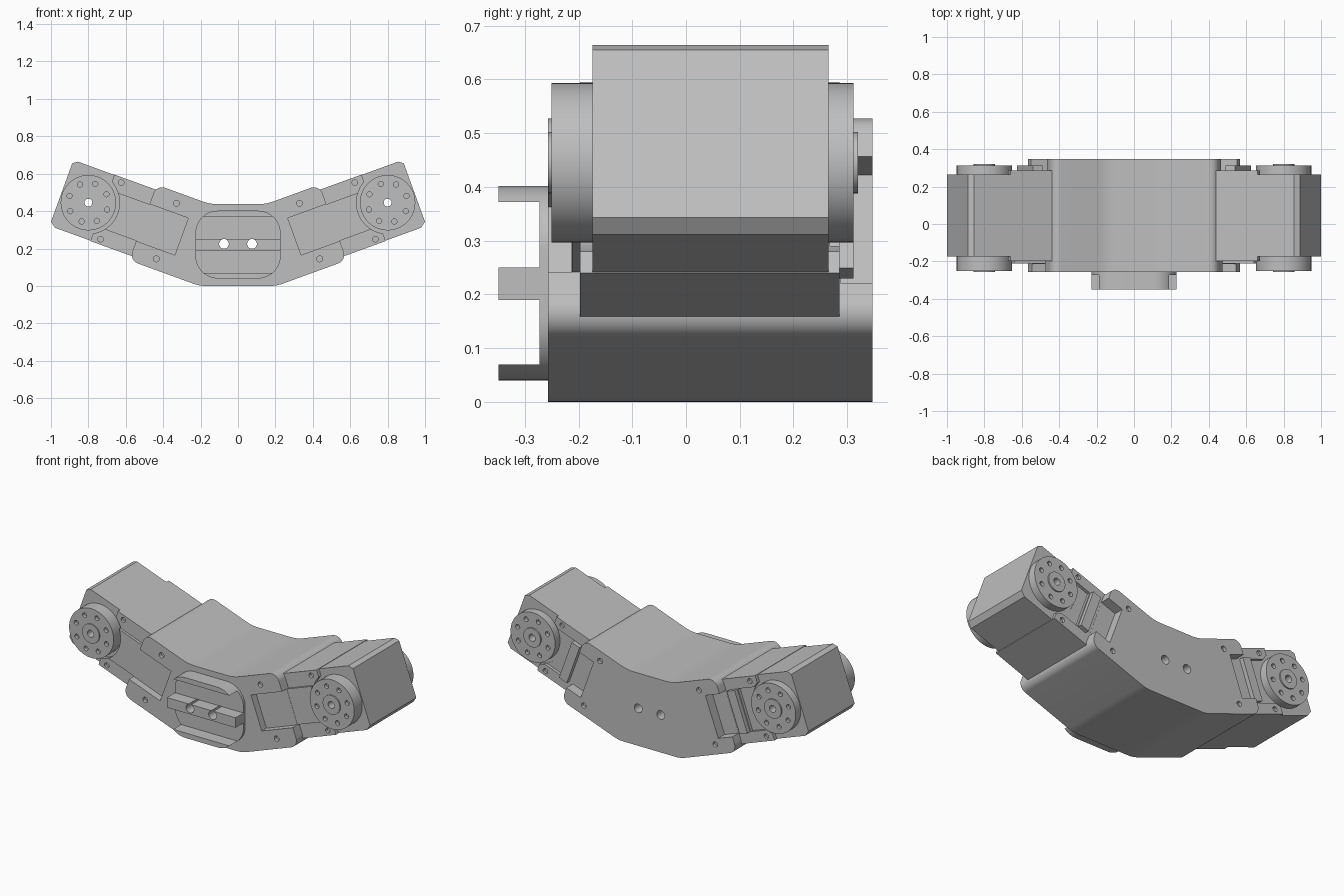
import bpy, bmesh, math
from mathutils import Vector

old = bpy.data.objects.get("Cube")
if old:
    bpy.data.objects.remove(old, do_unlink=True)

grey = bpy.data.materials.new("light_grey")
grey.use_nodes = True
grey.diffuse_color = (0.52, 0.52, 0.52, 1)
grey.node_tree.nodes["Principled BSDF"].inputs["Base Color"].default_value = grey.diffuse_color

TILT = math.radians(20)
U = Vector((math.cos(TILT), math.sin(TILT)))
V = Vector((-U.y, U.x))
PIVOT = Vector((0.8, 0.445))
FRONT, BACK = -0.257, 0.347


def arm(s, t, side=1):
    """Point (x, z) at s along and t across an arm, measured from its pivot."""
    p = PIVOT + U * s + V * t
    return Vector((p.x * side, p.y))


def bar(s0, s1, t0, t1, side):
    return [arm(s, t, side) for s, t in ((s0, t0), (s1, t0), (s1, t1), (s0, t1))]


def rect(x0, x1, z0, z1):
    return [Vector(p) for p in ((x0, z0), (x1, z0), (x1, z1), (x0, z1))]


def circle(c, r, n=48):
    return [Vector(c) + r * Vector((math.cos(a), math.sin(a)))
            for a in (math.tau * i / n for i in range(n))]


def fillet(corners, steps=10):
    """Round each corner (point, radius) of a closed outline."""
    out = []
    for i, (p, r) in enumerate(corners):
        p = Vector(p)
        a = (Vector(corners[i - 1][0]) - p).normalized()
        b = (Vector(corners[(i + 1) % len(corners)][0]) - p).normalized()
        half = a.angle(b) / 2
        mid = p + (a + b).normalized() * r / math.sin(half)
        d0 = p + a * r / math.tan(half) - mid
        d1 = p + b * r / math.tan(half) - mid
        out += [mid + d0.lerp(d1, k / steps).normalized() * r for k in range(steps + 1)]
    return out


def make(name, prisms):
    """One mesh from outlines (x, z) extruded between two y values."""
    bm = bmesh.new()
    for pts, y0, y1 in prisms:
        a = [bm.verts.new((p.x, y0, p.y)) for p in pts]
        b = [bm.verts.new((p.x, y1, p.y)) for p in pts]
        bm.faces.new(a)
        bm.faces.new(b)
        for i in range(len(pts)):
            j = (i + 1) % len(pts)
            bm.faces.new((a[i], a[j], b[j], b[i]))
    bmesh.ops.recalc_face_normals(bm, faces=bm.faces)
    me = bpy.data.meshes.new(name)
    bm.to_mesh(me)
    bm.free()
    me.materials.append(grey)
    ob = bpy.data.objects.new(name, me)
    bpy.context.collection.objects.link(ob)
    return ob


def activate(ob):
    bpy.ops.object.select_all(action='DESELECT')
    ob.select_set(True)
    bpy.context.view_layer.objects.active = ob


def cut(ob, prisms):
    cutter = make("cutter", prisms)
    cutter.hide_render = True
    mod = ob.modifiers.new("cut", 'BOOLEAN')
    mod.operation, mod.solver, mod.object = 'DIFFERENCE', 'EXACT', cutter
    activate(ob)
    bpy.ops.object.modifier_apply(modifier=mod.name)
    bpy.data.objects.remove(cutter, do_unlink=True)


parts = []
mount_holes = [(circle((x, 0.225), 0.026, 24), -0.5, 0.5) for x in (-0.075, 0.075)]

# Bent central body
right = [((0.206, 0), 0.2), (arm(-0.31, -0.215), 0.05),
         (arm(-0.31, 0.215), 0.05), ((0.149, 0.437), 0.25)]
left = [((-p[0], p[1]), r) for p, r in reversed(right)]
body = make("body", [(fillet(right + left), FRONT, BACK)])
slots, screws = [], []
for side in (1, -1):
    slots += [(bar(-0.53, -0.2, -0.105, 0.105, side), -0.5, -0.213),
              (bar(-0.41, -0.2, -0.125, 0.125, side), 0.287, 0.5)]
    for t in (-0.158, 0.158):
        hole = circle(arm(-0.444, t, side), 0.016, 16)
        screws += [(hole, -0.5, FRONT + 0.02), (hole, BACK - 0.02, 0.5)]
cut(body, slots)
cut(body, screws + mount_holes)
parts.append(body)

# Front mounting pad with three rails
pad = make("mounting_pad", [(fillet([(p, 0.12) for p in rect(-0.228, 0.228, 0.04, 0.402)]),
                             -0.349, FRONT)])
cut(pad, [(rect(-1, 1, z0, z1), -0.5, -0.273) for z0, z1 in ((0.07, 0.19), (0.25, 0.372))])
cut(pad, mount_holes)
parts.append(pad)

for side, label in ((1, "left"), (-1, "right")):
    centre = arm(0, 0, side)
    axle = (circle(centre, 0.021, 24), -0.5, 0.5)
    clearance = [(circle(centre, 0.167), -0.5, -0.174), (circle(centre, 0.167), 0.265, 0.5)]
    ears = [(circle(arm(-0.128, t, side), 0.015, 16), y0, y1)
            for t in (-0.161, 0.161) for y0, y1 in ((-0.5, -0.18), (0.27, 0.5))]

    # Motor head with chamfered end
    outline = [arm(s, t, side) for s, t in ((-0.12, -0.187), (0.122, -0.187), (0.153, -0.164),
                                            (0.153, 0.168), (0.128, 0.187), (-0.12, 0.187))]
    head = make(label + "_motor_head", [(outline, -0.174, 0.265)])
    cut(head, [axle])

    # Wider motor case set into the body
    case = make(label + "_motor_case", [(bar(-0.56, -0.08, -0.189, 0.189, side), -0.197, 0.286)])
    cut(case, clearance)
    cut(case, ears + [(bar(-0.225, -0.05, -0.125, 0.125, side), 0.268, 0.5)])

    # Front cover panel and rear cross bar
    panel = make(label + "_front_panel",
                 [(bar(-0.54, -0.09, -0.104, 0.104, side), -0.212, -0.19)])
    cut(panel, clearance[:1])
    rear_bar = make(label + "_rear_bar",
                    [(bar(-0.285, -0.23, -0.125, 0.125, side), 0.26, 0.312)])
    parts += [head, case, panel, rear_bar]

    # Output discs with raised hubs and bolt circles
    bolts = [arm(0.107 * math.cos(a), 0.107 * math.sin(a), side)
             for a in (math.tau * i / 8 for i in range(8))]
    for place, inner, face, hub in (("front", -0.165, -0.25, -0.257),
                                    ("rear", 0.255, 0.312, 0.32)):
        inward = math.copysign(0.02, -face)
        disc = make(f"{label}_{place}_disc", [(circle(centre, 0.148, 64), inner, face)])
        cut(disc, [axle] + [(circle(b, 0.014, 16), face + inward, face - inward) for b in bolts])
        boss = make(f"{label}_{place}_hub", [(circle(centre, 0.057), face + inward, hub)])
        cut(boss, [axle])
        parts += [disc, boss]

for ob in parts:
    activate(ob)
    bpy.ops.object.shade_smooth_by_angle(angle=math.radians(30))
